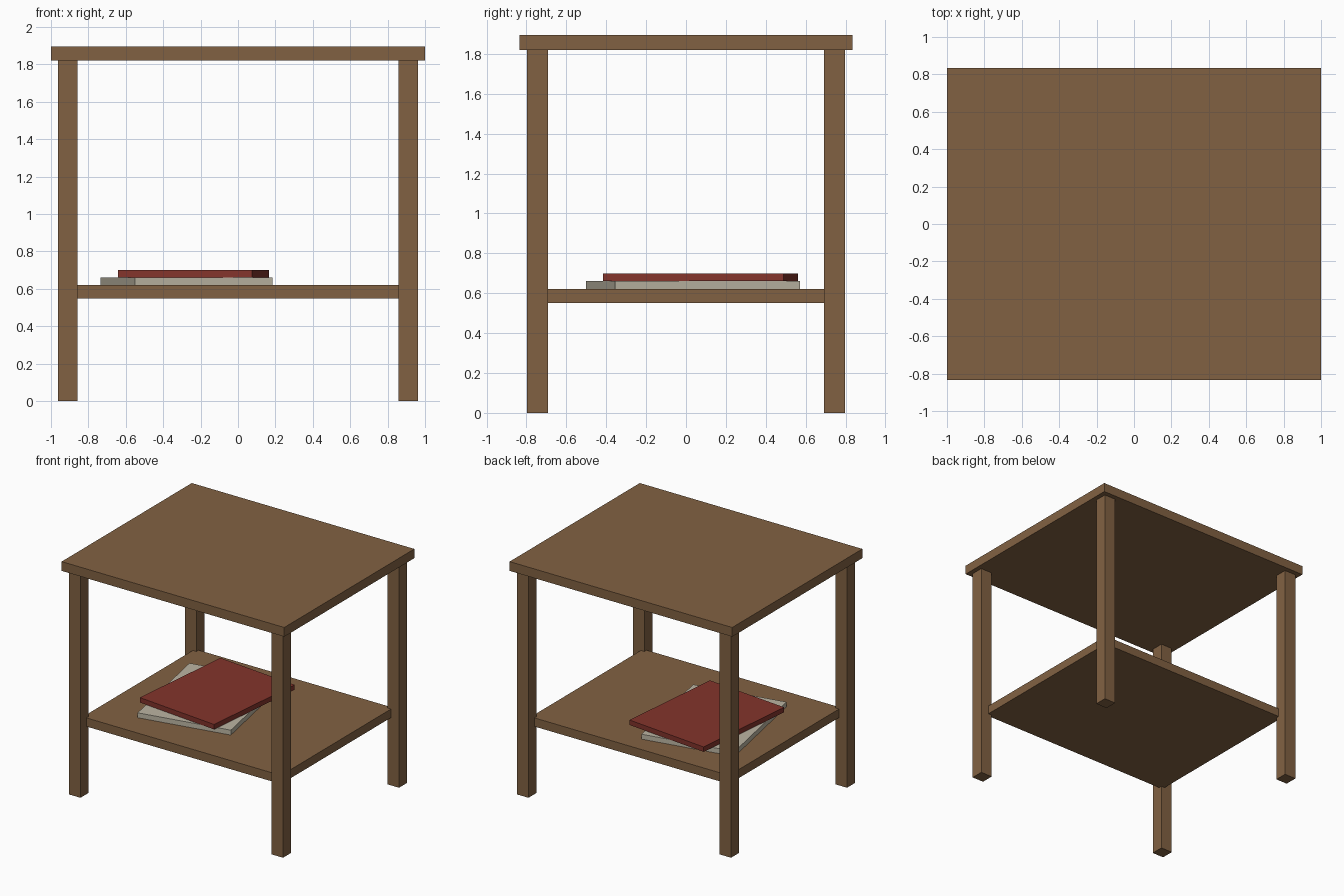
import bpy
import math

if "Cube" in bpy.data.objects:
    bpy.data.objects.remove(bpy.data.objects["Cube"])


def material(name, rgb):
    m = bpy.data.materials.new(name)
    m.diffuse_color = (*rgb, 1.0)
    m.use_nodes = True
    m.node_tree.nodes["Principled BSDF"].inputs["Base Color"].default_value = m.diffuse_color
    return m


wood = material("brown wood", (0.222, 0.121, 0.055))
red = material("dark red cover", (0.228, 0.034, 0.025))
paper = material("pale grey cover", (0.50, 0.46, 0.365))


def box(name, center, size, mat, angle=0.0):
    """Flat-sided box; center is (x, y, bottom z), angle in degrees about z."""
    x, y, z = center
    bpy.ops.mesh.primitive_cube_add(size=1, location=(x, y, z + size[2] / 2))
    ob = bpy.context.object
    ob.name = name
    ob.scale = size
    ob.rotation_euler.z = math.radians(angle)
    bpy.ops.object.transform_apply(location=False, rotation=False, scale=True)
    ob.data.materials.append(mat)
    return ob


# Table top
box("table_top", (0, 0, 1.82), (2.0, 1.67, 0.075), wood)

# Four square legs
for sx, side in ((-1, "left"), (1, "right")):
    for sy, end in ((-1, "front"), (1, "back")):
        box(f"{end}_{side}_leg", (sx * 0.91, sy * 0.744, 0), (0.104, 0.104, 1.82), wood)

# Lower shelf, let slightly into the legs
box("lower_shelf", (0, 0, 0.55), (1.78, 1.44, 0.07), wood)

# Two books lying askew on the shelf
box("pale_book", (-0.275, 0.035, 0.62), (0.75, 0.945, 0.04), paper, 11.2)
box("red_book", (-0.2375, 0.0725, 0.66), (0.72, 0.91, 0.04), red, -5.7)
